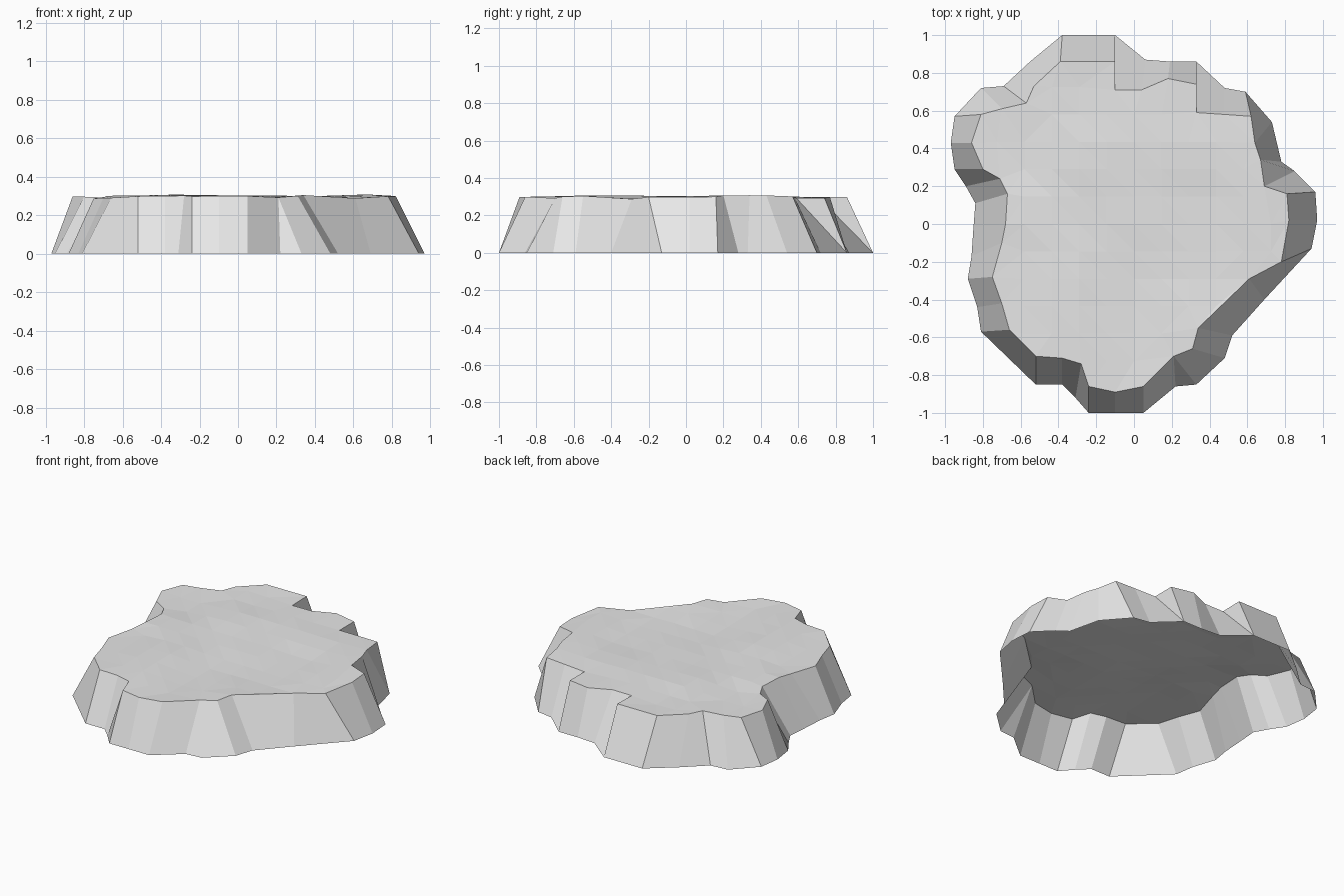
import bpy
import bmesh
from mathutils import Vector, noise
from mathutils.geometry import delaunay_2d_cdt

GRID_STEP = 0.145
MERGE_DISTANCE = 0.004

# Ground outline, clockwise from the back; repeated points make notch corners
ground_outline = [
    (-.38, 1), (-.1, 1), (-.1, 1), (.06, .87), (.19, .86), (.33, .86),
    (.33, .86), (.48, .72), (.59, .7), (.73, .54), (.78, .33), (.85, .28),
    (.96, .17), (.97, .02), (.94, -.13), (.69, -.4), (.52, -.59),
    (.48, -.71), (.33, -.85), (.22, -.86), (.05, -1), (-.1, -1),
    (-.24, -1), (-.31, -.92), (-.38, -.85), (-.52, -.85), (-.81, -.57),
    (-.83, -.44), (-.88, -.29), (-.86, -.17), (-.85, -.02), (-.84, .11),
    (-.89, .2), (-.95, .29), (-.97, .43), (-.95, .57), (-.81, .72),
    (-.69, .73), (-.55, .86),
]

# Matching outline of the plateau rim
rim_outline = [
    (-.39, .86), (-.1, .86), (-.1, .71), (.04, .71), (.18, .77), (.33, .74),
    (.33, .59), (.48, .58), (.62, .57), (.64, .43), (.67, .34), (.69, .2),
    (.81, .16), (.82, .02), (.78, -.2), (.61, -.29), (.34, -.55),
    (.31, -.66), (.21, -.7), (.21, -.7), (.05, -.86), (-.1, -.89),
    (-.24, -.86), (-.28, -.74), (-.38, -.71), (-.52, -.7), (-.66, -.56),
    (-.7, -.42), (-.75, -.28), (-.7, -.1), (-.68, 0), (-.67, .16),
    (-.71, .24), (-.8, .29), (-.86, .43), (-.81, .58), (-.7, .61),
    (-.57, .64), (-.53, .73),
]


def make_material(name, color):
    material = bpy.data.materials.new(name)
    material.use_nodes = True
    material.diffuse_color = color
    shader = next(node for node in material.node_tree.nodes
                  if node.type == 'BSDF_PRINCIPLED')
    shader.inputs["Base Color"].default_value = color
    return material


def surface_point(x, y):
    """Point on the gently uneven plateau."""
    bump = noise.noise(Vector((x * 3, y * 3, 0.5)))
    height = 0.296 + 0.016 * max(-0.8, min(0.8, bump))
    return Vector((x, y, height))


def add_walls(bm):
    """Sloping cliff faces between the ground and the plateau rim."""
    ground = [bm.verts.new((x, y, 0)) for x, y in ground_outline]
    rim = [bm.verts.new(surface_point(x, y)) for x, y in rim_outline]
    for i in range(len(ground)):
        # Negative indices close the ring
        bm.faces.new((ground[i], ground[i - 1], rim[i - 1], rim[i]))


def add_plateau(bm):
    """Faceted ground on top, triangulated from the rim and an inner grid."""
    border = [Vector(p) for p in dict.fromkeys(reversed(rim_outline))]
    points = list(border)
    for row in range(-6, 7):
        for column in range(-6, 7):
            point = Vector((column, row)) * GRID_STEP
            if min((point - edge).length for edge in border) > GRID_STEP / 2:
                points.append(point)
    loop = list(range(len(border)))
    result = delaunay_2d_cdt(points, [], [loop], 1, 0.0001)
    flat_points, triangles = result[0], result[2]
    verts = [bm.verts.new(surface_point(p.x, p.y)) for p in flat_points]
    for triangle in triangles:
        bm.faces.new([verts[i] for i in triangle])
    # Drop grid points that fell outside the rim
    loose = [v for v in verts if not v.link_faces]
    bmesh.ops.delete(bm, geom=loose, context='VERTS')


def build_rock_plateau():
    bm = bmesh.new()
    add_walls(bm)
    add_plateau(bm)
    bmesh.ops.remove_doubles(bm, verts=bm.verts[:], dist=MERGE_DISTANCE)
    bmesh.ops.recalc_face_normals(bm, faces=bm.faces[:])
    bm.normal_update()
    if sum(face.normal.z * face.calc_area() for face in bm.faces) < 0:
        bmesh.ops.reverse_faces(bm, faces=bm.faces[:])
    mesh = bpy.data.meshes.new("rock_plateau")
    bm.to_mesh(mesh)
    bm.free()
    mesh.shade_flat()
    mesh.materials.append(make_material("pale_grey_stone", (0.8, 0.8, 0.8, 1)))
    plateau = bpy.data.objects.new("rock_plateau", mesh)
    bpy.context.collection.objects.link(plateau)


default_cube = bpy.data.objects.get("Cube")
if default_cube:
    bpy.data.objects.remove(default_cube, do_unlink=True)

build_rock_plateau()
